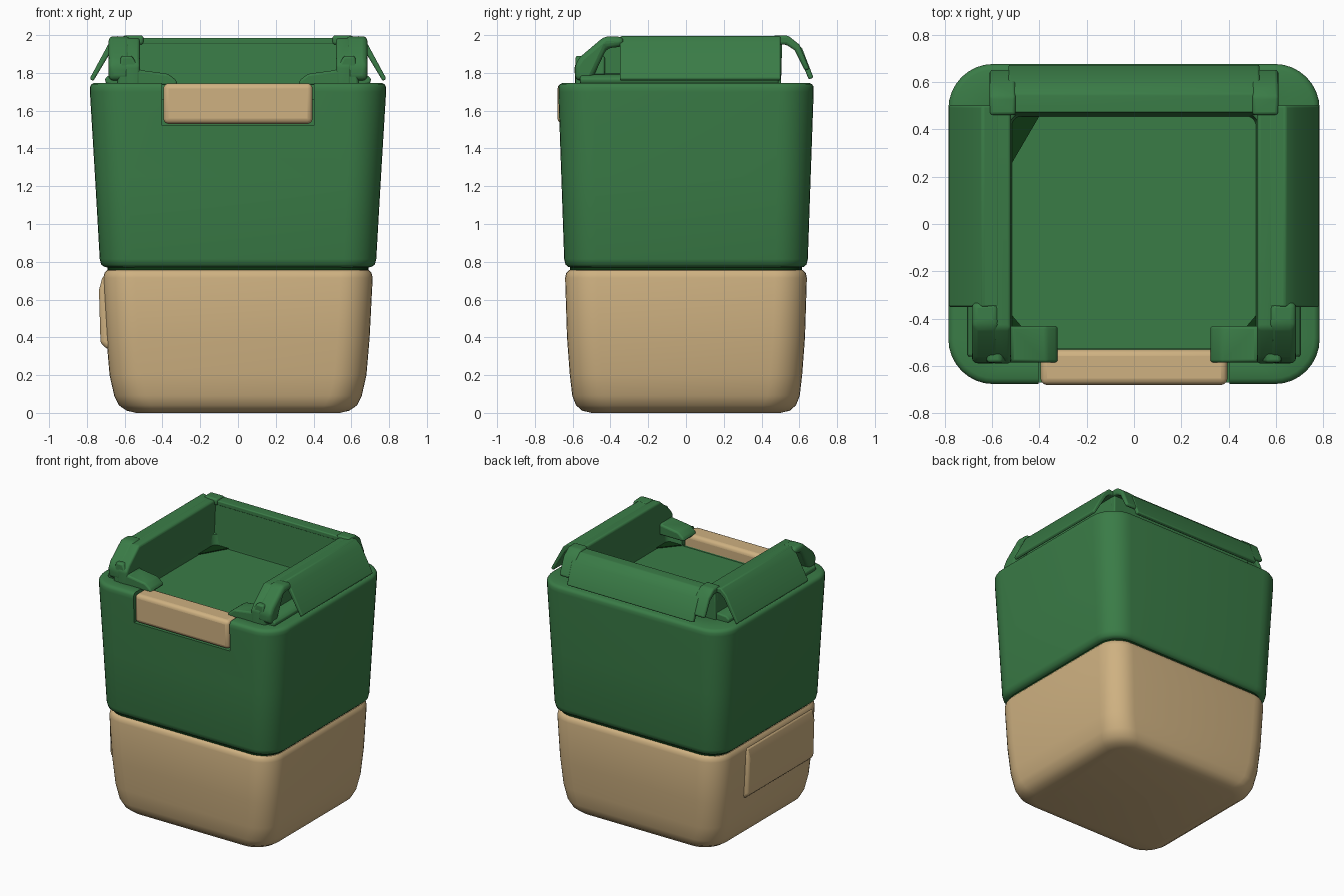
import bpy, bmesh, math

if "Cube" in bpy.data.objects:
    bpy.data.objects.remove(bpy.data.objects["Cube"], do_unlink=True)


def material(name, rgb):
    m = bpy.data.materials.new(name)
    m.use_nodes = True
    m.diffuse_color = (*rgb, 1)
    bsdf = m.node_tree.nodes["Principled BSDF"]
    bsdf.inputs["Base Color"].default_value = (*rgb, 1)
    bsdf.inputs["Roughness"].default_value = 0.7
    return m


GREEN = material("green", (0.042, 0.2, 0.062))
TAN = material("tan", (0.62, 0.44, 0.22))
DARK = material("dark green", (0.004, 0.035, 0.006))


def finish(bm, name, mat, bevel=0.0):
    bmesh.ops.recalc_face_normals(bm, faces=bm.faces)
    me = bpy.data.meshes.new(name)
    bm.to_mesh(me)
    bm.free()
    me.materials.append(mat)
    ob = bpy.data.objects.new(name, me)
    bpy.context.collection.objects.link(ob)
    if bevel:
        mod = ob.modifiers.new("soft edges", 'BEVEL')
        mod.width = bevel
        mod.segments = 3
        mod.limit_method = 'ANGLE'
    smooth(ob)
    return ob


def smooth(ob):
    bpy.ops.object.select_all(action='DESELECT')
    ob.select_set(True)
    bpy.context.view_layer.objects.active = ob
    bpy.ops.object.shade_smooth_by_angle(angle=math.radians(42))


def loft(name, rows, mat, steps=8):
    """Stack rounded rectangles given as (z, half x, half y, radius, y centre)."""
    bm = bmesh.new()
    rings = []
    for z, hx, hy, r, cy in rows:
        ring = []
        for q, (sx, sy) in enumerate(((1, 1), (-1, 1), (-1, -1), (1, -1))):
            for i in range(steps + 1):
                a = math.pi / 2 * (q + i / steps)
                ring.append(bm.verts.new((sx * (hx - r) + r * math.cos(a),
                                          cy + sy * (hy - r) + r * math.sin(a), z)))
        rings.append(ring)
    for lo, hi in zip(rings, rings[1:]):
        n = len(lo)
        for i in range(n):
            j = (i + 1) % n
            bm.faces.new((lo[i], lo[j], hi[j], hi[i]))
    bm.faces.new(rings[0][::-1])
    bm.faces.new(rings[-1])
    return finish(bm, name, mat)


def prism(name, pts, axis, a, b, mat, bevel=0.0, flip=1):
    """Extrude a 2D profile (u, z) along x or y from a to b; flip mirrors x."""
    bm = bmesh.new()

    def ring(t):
        return [bm.verts.new((flip * t, u, z) if axis == 'x' else (flip * u, t, z))
                for u, z in pts]
    lo, hi = ring(a), ring(b)
    n = len(pts)
    for i in range(n):
        j = (i + 1) % n
        bm.faces.new((lo[i], lo[j], hi[j], hi[i]))
    bm.faces.new(lo[::-1])
    bm.faces.new(hi)
    return finish(bm, name, mat, bevel)


def box(name, x, y, z, mat, bevel=0.0, flip=1):
    pts = [(y[0], z[0]), (y[1], z[0]), (y[1], z[1]), (y[0], z[1])]
    return prism(name, pts, 'x', x[0], x[1], mat, bevel, flip)


# Lower tub with rounded foot
loft("lower_tub", [
    (0, 0.54, 0.50, 0.12, 0), (0.012, 0.59, 0.55, 0.15, 0), (0.04, 0.63, 0.582, 0.17, 0),
    (0.09, 0.655, 0.602, 0.17, 0), (0.2, 0.68, 0.615, 0.17, 0), (0.4, 0.697, 0.63, 0.17, 0),
    (0.715, 0.713, 0.64, 0.17, 0), (0.74, 0.707, 0.634, 0.165, 0),
    (0.755, 0.695, 0.62, 0.15, 0), (0.76, 0.66, 0.59, 0.13, 0)], TAN)

# Raised panel on the right side of the tub
prism("side_panel", [(-0.6, 0.36), (-0.6, 0.7), (-0.715, 0.73), (-0.736, 0.65),
                     (-0.728, 0.37), (-0.69, 0.335)], 'y', -0.5, 0.3, TAN, 0.02)

# Recessed seam between the two tubs
loft("seam", [(0.73, 0.69, 0.615, 0.15, 0), (0.8, 0.69, 0.615, 0.15, 0)], DARK)

# Upper tub: outer wall, rim and shallow tray in one shell
upper = loft("upper_tub", [
    (0.768, 0.67, 0.59, 0.13, 0), (0.772, 0.705, 0.622, 0.15, 0),
    (0.785, 0.724, 0.638, 0.165, 0), (0.815, 0.732, 0.645, 0.17, 0),
    (1.25, 0.757, 0.66, 0.18, 0), (1.70, 0.784, 0.676, 0.19, 0),
    (1.725, 0.784, 0.676, 0.19, 0), (1.74, 0.776, 0.668, 0.185, 0),
    (1.747, 0.76, 0.652, 0.17, 0), (1.747, 0.54, 0.52, 0.06, -0.03),
    (1.735, 0.525, 0.5, 0.05, -0.035), (1.65, 0.515, 0.49, 0.04, -0.035)], GREEN)

# Notch for the latch
cutter = box("latch_cutter", (-0.403, 0.403), (-0.9, -0.526), (1.522, 1.9), GREEN)
cutter.hide_render = True
mod = upper.modifiers.new("notch", 'BOOLEAN')
mod.object = cutter
mod.solver = 'EXACT'
bpy.context.view_layer.objects.active = upper
bpy.ops.object.modifier_apply(modifier="notch")
bpy.data.objects.remove(cutter, do_unlink=True)
smooth(upper)

# Latch
latch = box("latch", (-0.395, 0.395), (-0.68, -0.53), (1.53, 1.745), TAN, 0.028)

# Back wall and its folded-out flap
prism("back_wall", [(0.455, 1.64), (0.5, 1.64), (0.51, 1.985), (0.475, 1.985)],
      'x', -0.6, 0.6, GREEN, 0.008)
prism("back_flap", [(0.47, 1.985), (0.55, 1.985), (0.615, 1.93), (0.675, 1.775),
                    (0.65, 1.765), (0.59, 1.91), (0.54, 1.95), (0.47, 1.95)],
      'x', -0.53, 0.53, GREEN, 0.008)

for side, s in (("left", 1), ("right", -1)):
    # Side wall with sloping front end, standing on a low lip
    prism(side + "_wall", [(-0.585, 1.64), (-0.59, 1.84), (-0.56, 1.88), (-0.44, 1.985),
                           (0.49, 1.985), (0.49, 1.64)], 'x', 0.52, 0.6, GREEN, 0.015, s)
    prism(side + "_lip", [(0.54, 1.7), (0.7, 1.745), (0.705, 1.77), (0.68, 1.79),
                          (0.54, 1.8)], 'y', -0.56, 0.49, GREEN, 0.01, s)
    # Folded-out side flap
    prism(side + "_flap", [(0.57, 1.985), (0.64, 1.995), (0.685, 1.955), (0.785, 1.77),
                           (0.767, 1.755), (0.665, 1.925), (0.63, 1.955), (0.57, 1.95)],
          'y', -0.35, 0.5, GREEN, 0.008, s)
    # Rounded front strap running down the sloping wall end
    prism(side + "_front_strap", [(-0.585, 1.76), (-0.59, 1.84), (-0.56, 1.885),
                                  (-0.43, 1.995), (-0.33, 1.99), (-0.33, 1.94),
                                  (-0.42, 1.93), (-0.5, 1.76)],
          'x', 0.57, 0.685, GREEN, 0.025, s)
    # Front tab turning inward beside the latch
    prism(side + "_front_tab", [(0.32, 1.735), (0.325, 1.76), (0.37, 1.795), (0.52, 1.815),
                                (0.56, 1.89), (0.62, 1.89), (0.64, 1.735)],
          'y', -0.585, -0.43, GREEN, 0.018, s)
    # Back corner strap
    prism(side + "_back_strap", [(0.46, 1.998), (0.54, 1.998), (0.6, 1.95), (0.655, 1.82),
                                 (0.63, 1.81), (0.575, 1.92), (0.53, 1.95), (0.46, 1.95)],
          'x', 0.5, 0.61, GREEN, 0.015, s)
    # Dark gaps in the tray corners
    for end, y0, y1 in (("front", -0.52, -0.38), ("back", 0.455, 0.25)):
        if end == "back" and s == 1:
            continue
        bm = bmesh.new()
        base = [bm.verts.new((s * x, y, 1.652)) for x, y in
                ((0.52, y0), (0.4, y0), (0.52, y1))]
        face = bm.faces.new(base)
        out = bmesh.ops.extrude_face_region(bm, geom=[face])
        for v in out["geom"]:
            if isinstance(v, bmesh.types.BMVert):
                v.co.z += 0.006
        finish(bm, side + "_" + end + "_tray_gap", DARK)
